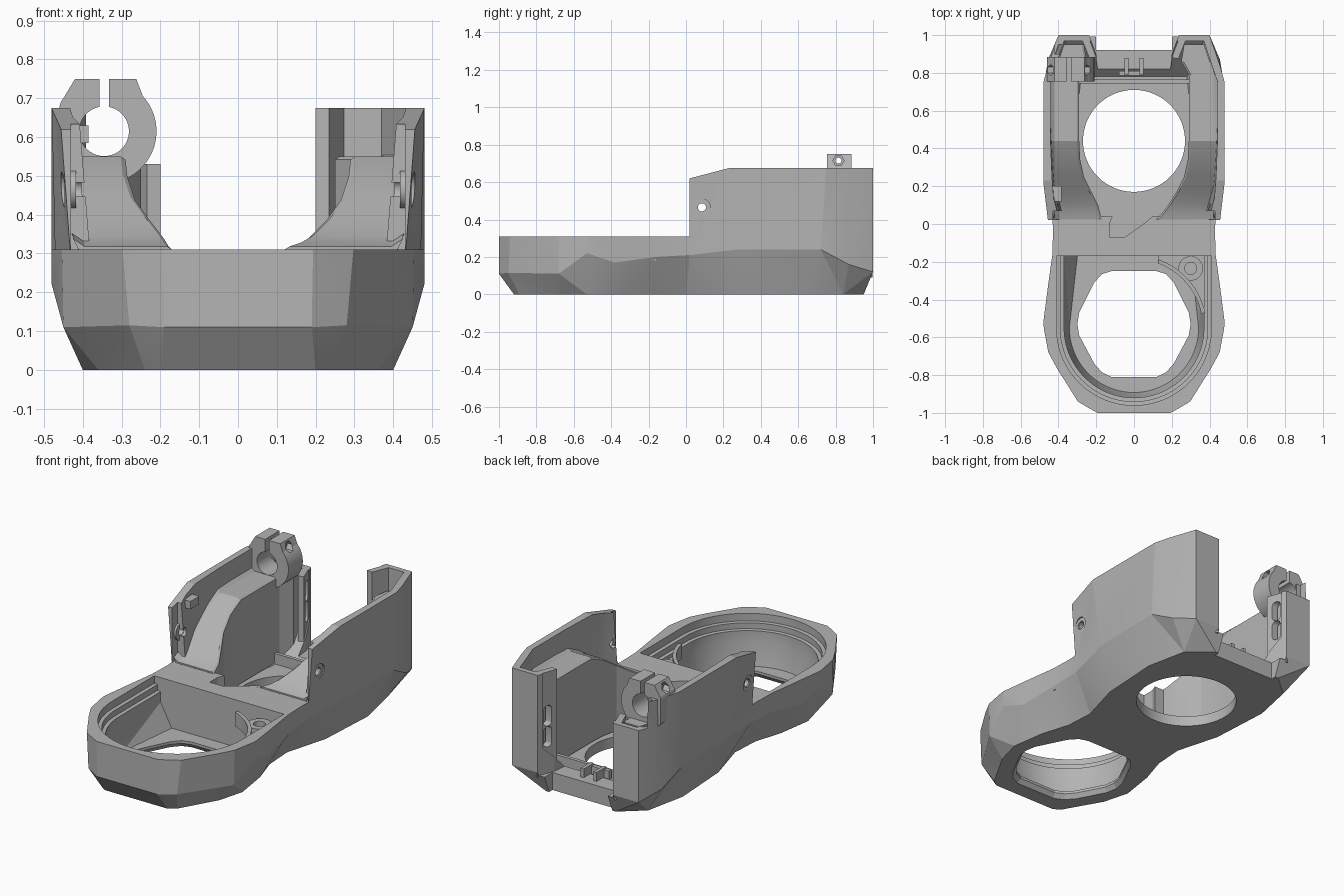
import bpy, bmesh, math

if "Cube" in bpy.data.objects:
    bpy.data.objects.remove(bpy.data.objects["Cube"])

grey = bpy.data.materials.new("grey plastic")
grey.diffuse_color = (0.46, 0.46, 0.46, 1)
grey.use_nodes = True
grey.node_tree.nodes["Principled BSDF"].inputs["Base Color"].default_value = grey.diffuse_color


def loft(name, rings):
    """Closed solid through rings of equal point count."""
    bm = bmesh.new()
    rows = [[bm.verts.new(p) for p in r] for r in rings]
    n = len(rows[0])
    for a, b in zip(rows, rows[1:]):
        for i in range(n):
            j = (i + 1) % n
            bm.faces.new((a[i], a[j], b[j], b[i]))
    bm.faces.new(rows[0][::-1])
    bm.faces.new(rows[-1])
    bmesh.ops.recalc_face_normals(bm, faces=bm.faces)
    bmesh.ops.triangulate(bm, faces=bm.faces)
    me = bpy.data.meshes.new(name)
    bm.to_mesh(me)
    bm.free()
    me.materials.append(grey)
    ob = bpy.data.objects.new(name, me)
    bpy.context.collection.objects.link(ob)
    return ob


def prism(name, pts, axis, lo, hi):
    """Extrude a 2D outline along axis x, y or z."""
    put = {"x": lambda p, t: (t, p[0], p[1]),
           "y": lambda p, t: (p[0], t, p[1]),
           "z": lambda p, t: (p[0], p[1], t)}[axis]
    return loft(name, [[put(p, t) for p in pts] for t in (lo, hi)])


def box(name, x0, x1, y0, y1, z0, z1):
    return prism(name, [(x0, y0), (x1, y0), (x1, y1), (x0, y1)], "z", z0, z1)


def arc(cx, cy, r, a0, a1, n):
    return [(cx + r * math.cos(math.radians(a0 + (a1 - a0) * i / n)),
             cy + r * math.sin(math.radians(a0 + (a1 - a0) * i / n))) for i in range(n + 1)]


def circle(cx, cy, r, n=32):
    return arc(cx, cy, r, 0, 360, n)[:-1]


def mirrored(half):
    return half + [(-p[0],) + tuple(p[1:]) for p in reversed(half)]


def cut(ob, other):
    m = ob.modifiers.new("cut", "BOOLEAN")
    m.operation, m.solver, m.object = "DIFFERENCE", "EXACT", other
    bpy.context.view_layer.objects.active = ob
    bpy.ops.object.modifier_apply(modifier=m.name)
    bpy.data.objects.remove(other)


# faceted outer shell: bottom, belly and rim outlines
bottom = [(.20, -.92), (.24, -.89), (.36, -.68), (.40, -.53), (.37, -.33), (.32, -.17),
          (.31, 0), (.38, .25), (.40, .6), (.35, .84), (.22, .95)]
belly = [(.19, -1, .11), (.28, -.95, .115), (.45, -.68, .11), (.48, -.53, .22), (.46, -.38, .17),
         (.43, -.16, .20), (.425, .02, .21), (.47, .28, .24), (.48, .72, .24), (.455, .87, .16),
         (.40, 1, .12)]
rim = [(.20, -1), (.33, -.92), (.46, -.68), (.48, -.53), (.475, -.44), (.44, -.17),
       (.46, .02), (.48, .22), (.48, .75), (.455, .84), (.40, 1)]
body = loft("shell", [mirrored([(x, y, 0) for x, y in bottom]), mirrored(belly),
                      mirrored([(x, y, .675) for x, y in rim])])

# low front deck and slanted leading corner of the side walls
cut(body, prism("step_cut", [(-1.2, .31), (.02, .31), (.02, .62), (.23, .675), (.23, 1), (-1.2, 1)],
                "x", -1, 1))
cut(body, box("deck_cut", -.43, .43, 0, .07, .3101, 1))

# rear bay
bay = [(.06, [(.28, .04), (.30, .25), (.30, .6), (.28, .78)]),
       (.25, [(.37, .04), (.42, .25), (.44, .75), (.37, .97)]),
       (1.0, [(.43, .04), (.445, .25), (.445, .75), (.37, .97)])]
cut(body, loft("bay_cut", [mirrored([(x, y, z) for x, y in pts]) for z, pts in bay]))


# front basin with stepped round seat
def basin_ring(z, r, w):
    pts = arc(0, -.55, r, 180, 360, 40) + [(w, -.17), (-w, -.17)]
    return [(x, y, z) for x, y in pts]


cut(body, loft("basin_cut", [basin_ring(*v) for v in (
    (.04, .342, .30), (.17, .37, .37), (.23, .37, .37), (.232, .39, .39),
    (.265, .39, .39), (.267, .41, .41), (.5, .41, .41))]))

# floor openings: rounded hexagon in front with chamfered lower edge, circle behind
hexagon = mirrored([(.12, -.81), (.17, -.785), (.21, -.74), (.29, -.59), (.30, -.53),
                    (.29, -.47), (.21, -.31), (.17, -.265), (.12, -.25)])
cut(body, loft("front_hole_cut", [[(x * s, -.53 + (y + .53) * s, z) for x, y in hexagon]
                                  for z, s in ((-.01, 1.09), (.025, 1), (.15, 1))]))
cut(body, prism("rear_hole_cut", circle(0, .44, .27, 64), "z", -1, .2))

# angular well in the deck
well = [(-.13, -.07), (-.05, -.07), (.05, .0), (.11, .05), (.07, .12), (-.08, .12), (-.13, 0)]
cut(body, prism("well_cut", well, "z", .0605, 1))

# open back between the two flanges, recessed floor edge
cut(body, prism("back_cut", mirrored([(.19, .78), (.20, .9), (.245, 1.02), (.245, 1.2)]), "z", .10, 1))
cut(body, box("back_notch", -.2, .2, .92, 1.2, -1, .2))
cut(body, box("clamp_room", -.42, -.1, .9, 1.2, .53, 1))

# ducts rising along the inside of the bay walls: y, inner x, height, outer x
path = [(.025, .12, .318, .425), (.06, .15, .328, .425), (.10, .18, .345, .44), (.17, .225, .39, .45),
        (.25, .265, .445, .45), (.34, .285, .505, .45), (.44, .29, .55, .45), (.79, .29, .55, .45),
        (.86, .25, .55, .43), (.95, .265, .55, .40)]
for s, side in ((-1, "left"), (1, "right")):
    rings = []
    for i, (y, x, h, o) in enumerate(path):
        if s < 0 and i < 3:
            x += .05 - .02 * i
        if s < 0 and i > 7:
            h = .525
        rings.append([(s * x, y, .065), (s * x, y, h - .008), (s * (x + .012), y, h),
                      (s * (o - .03), y, h), (s * o, y, h + .02),
                      (s * (o - .045), y, .25), (s * .305, y, .065)])
    loft(side + "_duct", rings)

    # inward return of the rear flange with two slots
    ret = prism(side + "_flange_return",
                [(s * .20, .88), (s * .243, .998), (s * .275, .975), (s * .235, .875)],
                "z", .09, .675 if s > 0 else .53)
    for z in (.27, .39):
        slot = arc(.935, z + .07, .024, 0, 180, 8) + arc(.935, z, .024, 180, 360, 8)
        cut(ret, prism("slot_cut", slot, "x", s * .1, s * .4))

    # screw boss and counterbored hole in the side wall
    cut(body, prism("screw_cut", circle(.085, .465, .024), "x", s * .3, s * .6))
    cut(body, prism("bore_cut", circle(.085, .465, .045), "x", s * .447, s * .6))
    boss = prism(side + "_wall_boss", circle(.085, .465, .05), "x", s * .418, s * .44)
    cut(boss, prism("boss_cut", circle(.085, .465, .022), "x", s * .3, s * .6))

# split clamp ring on the left wall
cx, cz = -.345, .615
outline = [(-.333, .75), (-.262, .75), (-.245, .705)]
outline += arc(cx, cz, .135, 35, -215, 44)
outline += [(-.45, .70), (-.42, .75), (-.357, .75)]
outline += arc(cx, cz, .064, 101, 439, 40)
outline = [(max(x, -.455 - .0001 * i), z) for i, (x, z) in enumerate(outline)]
clamp = prism("clamp", outline, "y", .755, .885)
cut(clamp, prism("bolt_cut", circle(.815, .715, .016, 16), "x", -.6, -.1))
cut(clamp, prism("nut_cut", circle(.815, .715, .03, 6), "x", -.278, -.1))
cut(clamp, prism("head_cut", circle(.815, .715, .03, 6), "x", -.6, -.412))
box("wall_lug", -.45, -.385, .12, .20, .585, .63)

# corner shelf, curved lip and screw post in the basin
shelf = arc(0, -.55, .375, 70, 12, 16) + [(.41, -.42), (.425, -.16), (.128, -.16)]
prism("corner_shelf", shelf, "z", .18, .21)
lip = arc(0, -.55, .385, 70, 12, 16) + arc(0, -.55, .365, 12, 70, 16)
prism("corner_lip", lip, "z", .18, .26)
post = prism("screw_post", circle(.3, -.235, .065), "z", .15, .25)
cut(post, prism("post_cut", circle(.3, -.235, .032), "z", .17, 1))

# cross rail and latch on the rear floor
box("rear_rail", -.29, .29, .745, .765, .05, .12)
for x0, x1 in ((-.05, -.03), (.03, .05)):
    box("latch_cheek", x0, x1, .79, .88, .09, .15)
box("latch_bar", -.08, .05, .785, .81, .09, .14)

# merge flat triangles, then shade
for ob in list(bpy.context.scene.objects):
    bm = bmesh.new()
    bm.from_mesh(ob.data)
    bmesh.ops.dissolve_limit(bm, angle_limit=.002, verts=bm.verts, edges=bm.edges)
    bm.to_mesh(ob.data)
    bm.free()
    bpy.ops.object.select_all(action="DESELECT")
    ob.select_set(True)
    bpy.context.view_layer.objects.active = ob
    bpy.ops.object.shade_smooth_by_angle(angle=math.radians(14))
